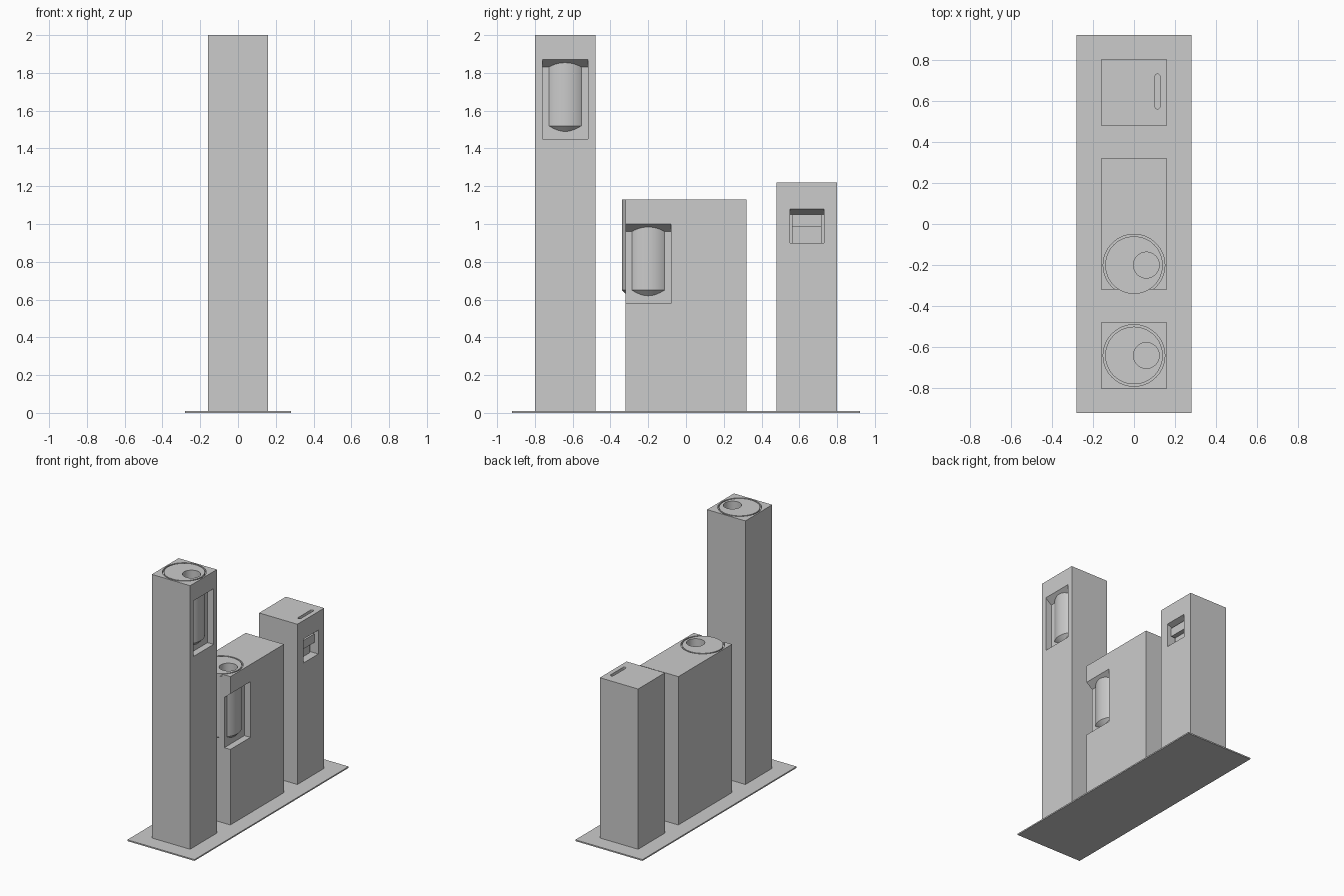
import bpy, bmesh

old = bpy.data.objects.get("Cube")
if old:
    bpy.data.objects.remove(old, do_unlink=True)

grey = bpy.data.materials.new("plain_grey")
grey.use_nodes = True
grey.diffuse_color = (0.6, 0.6, 0.6, 1)
grey.node_tree.nodes["Principled BSDF"].inputs["Base Color"].default_value = (0.6, 0.6, 0.6, 1)


def finish(name, bm):
    bmesh.ops.recalc_face_normals(bm, faces=bm.faces)
    mesh = bpy.data.meshes.new(name)
    bm.to_mesh(mesh)
    bm.free()
    mesh.materials.append(grey)
    ob = bpy.data.objects.new(name, mesh)
    bpy.context.collection.objects.link(ob)
    return ob


def prism(name, outline, y0, y1):
    """Extrude an (x, z) outline along y."""
    bm = bmesh.new()
    face = bm.faces.new([bm.verts.new((x, y0, z)) for x, z in outline])
    moved = bmesh.ops.extrude_face_region(bm, geom=[face])["geom"]
    verts = [v for v in moved if isinstance(v, bmesh.types.BMVert)]
    bmesh.ops.translate(bm, verts=verts, vec=(0, y1 - y0, 0))
    return finish(name, bm)


def box(name, x0, x1, y0, y1, z0, z1):
    return prism(name, [(x0, z0), (x1, z0), (x1, z1), (x0, z1)], y0, y1)


def drum(name, x, y, z0, z1, r_low, r_top):
    """Round solid standing on z0."""
    bm = bmesh.new()
    bmesh.ops.create_cone(bm, cap_ends=True, segments=64, radius1=r_low,
                          radius2=r_top, depth=z1 - z0)
    bmesh.ops.translate(bm, verts=bm.verts, vec=(x, y, (z0 + z1) / 2))
    return finish(name, bm)


def combine(ob, other, operation="DIFFERENCE"):
    mod = ob.modifiers.new("cut", "BOOLEAN")
    mod.operation, mod.solver, mod.object = operation, "EXACT", other
    bpy.context.view_layer.update()
    graph = bpy.context.evaluated_depsgraph_get()
    mesh = bpy.data.meshes.new_from_object(ob.evaluated_get(graph))
    ob.modifiers.clear()
    ob.data = mesh
    bpy.data.objects.remove(other, do_unlink=True)


def smooth(ob):
    bpy.ops.object.select_all(action="DESELECT")
    ob.select_set(True)
    bpy.context.view_layer.objects.active = ob
    bpy.ops.object.shade_smooth_by_angle()


def niche(back, bottom, top, slope, y0, y1):
    """Side recess cutter whose ceiling rises outwards."""
    return prism("niche_cutter", [(back, bottom), (0.2, bottom), (0.2, top),
                                  (0.16, top), (back, top - slope)], y0, y1)


def drum_column(name, y0, y1, top, centre, niche_top, niche_front):
    column = box(name + "_column", -0.16, 0.16, y0, y1, 0.01, top)
    combine(column, niche(0.11, niche_top - 0.42, niche_top, 0.04, niche_front, centre + 0.12))
    rim = niche_top - 0.35
    # Socket for the drum, with a shallow ring groove around its top
    combine(column, drum("socket", 0, centre, rim + 0.02, top + 0.1, 0.13, 0.13))
    combine(column, drum("groove", 0, centre, top - 0.02, top + 0.1, 0.15, 0.15))
    # Drum with a tapered foot and an off-centre hole
    body = drum(name + "_drum", 0, centre, rim, top, 0.14, 0.14)
    combine(body, drum("foot", 0, centre, rim - 0.05, rim, 0.09, 0.14), "UNION")
    combine(body, drum("hole", 0.06, centre, rim + 0.04, top + 0.1, 0.063, 0.063))
    smooth(body)
    smooth(column)


# Ground plate
box("base_plate", -0.28, 0.28, -0.92, 0.92, 0, 0.01)

# Tall front column and wide middle column
drum_column("tall", -0.8, -0.48, 2.0, -0.64, 1.87, -0.76)
drum_column("middle", -0.32, 0.32, 1.13, -0.2, 1.0, -0.36)

# Rear column with a side niche and a rounded slot in the top
rear = box("rear_column", -0.16, 0.16, 0.48, 0.8, 0.01, 1.22)
combine(rear, niche(0.07, 0.9, 1.08, 0.03, 0.55, 0.73))
slot = box("slot", 0.102, 0.126, 0.572, 0.718, 1.19, 1.3)
for y in (0.572, 0.718):
    combine(slot, drum("slot_end", 0.114, y, 1.19, 1.3, 0.012, 0.012), "UNION")
combine(rear, slot)

# Stepped spout inside the rear niche
prism("rear_spout", [(0.06, 0.9), (0.1, 0.9), (0.1, 0.985), (0.135, 0.985),
                     (0.135, 1.05), (0.06, 1.05)], 0.562, 0.718)
